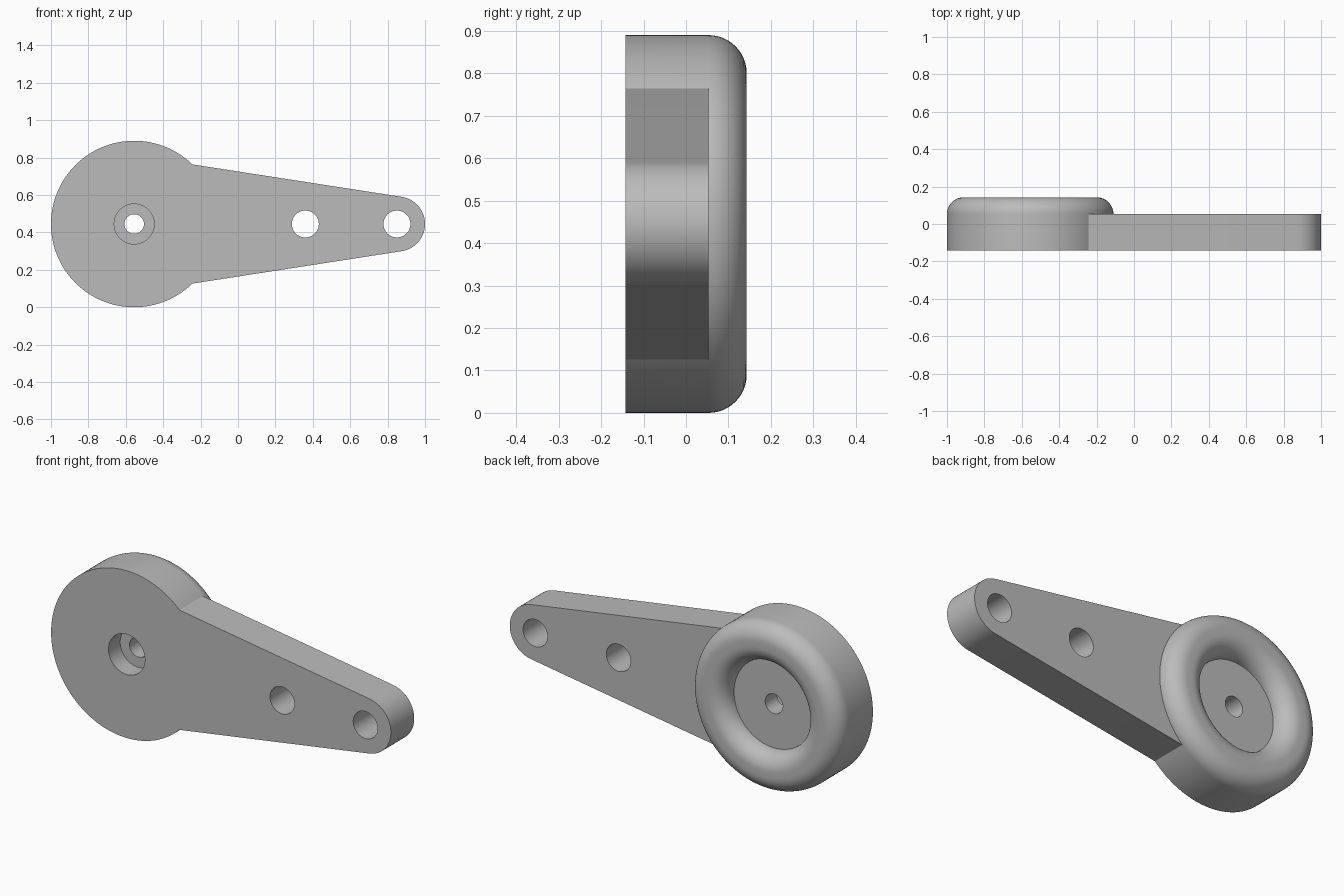
import bpy
import bmesh
from math import sin, cos, pi, asin

cube = bpy.data.objects.get("Cube")
if cube:
    bpy.data.objects.remove(cube, do_unlink=True)

MID_Z = 0.445                      # height of the centre line
FRONT, ARM_BACK, RIM_BACK = -0.143, 0.053, 0.143
HUB_X, HUB_R = -0.555, 0.445
TIP_X, TIP_R = 0.853, 0.147
FILLET = RIM_BACK - ARM_BACK

grey = bpy.data.materials.new("plain_grey")
grey.use_nodes = True
colour = (0.5, 0.5, 0.5, 1)
grey.diffuse_color = colour
grey.node_tree.nodes["Principled BSDF"].inputs["Base Color"].default_value = colour


def make_object(name, bm):
    bmesh.ops.recalc_face_normals(bm, faces=bm.faces)
    mesh = bpy.data.meshes.new(name)
    bm.to_mesh(mesh)
    bm.free()
    mesh.materials.append(grey)
    obj = bpy.data.objects.new(name, mesh)
    bpy.context.collection.objects.link(obj)
    return obj


def extrude_outline(name, points, y0, y1):
    """Solid from an (x, z) outline between two depths."""
    bm = bmesh.new()
    face = bm.faces.new([bm.verts.new((x, y0, z)) for x, z in points])
    result = bmesh.ops.extrude_face_region(bm, geom=[face])
    verts = [g for g in result["geom"] if isinstance(g, bmesh.types.BMVert)]
    bmesh.ops.translate(bm, verts=verts, vec=(0, y1 - y0, 0))
    return make_object(name, bm)


def lathe(name, profile, cx, cz, steps):
    """Ring solid from a closed (radius, y) profile."""
    bm = bmesh.new()
    rings = []
    for i in range(steps):
        a = 2 * pi * i / steps
        rings.append([bm.verts.new((cx + r * cos(a), y, cz + r * sin(a)))
                      for r, y in profile])
    n = len(profile)
    for i in range(steps):
        a, b = rings[i], rings[(i + 1) % steps]
        for j in range(n):
            k = (j + 1) % n
            bm.faces.new((a[j], a[k], b[k], b[j]))
    return make_object(name, bm)


def arc(cx, cz, r, start, end, steps):
    return [(cx + r * cos(start + (end - start) * i / steps),
             cz + r * sin(start + (end - start) * i / steps))
            for i in range(steps + 1)]


def combine(target, other, operation):
    mod = target.modifiers.new(operation.lower(), 'BOOLEAN')
    mod.operation = operation
    mod.solver = 'EXACT'
    mod.object = other
    bpy.context.view_layer.objects.active = target
    bpy.ops.object.modifier_apply(modifier=mod.name)
    bpy.data.objects.remove(other, do_unlink=True)


# Round hub: counterbored hole, recessed back floor and rounded rim
FLOOR_R = 0.235
BORE_R, BOLT_R, BORE_Y = 0.107, 0.052, -0.045
profile = [(BOLT_R, BORE_Y), (BOLT_R, ARM_BACK)]
profile += arc(FLOOR_R + FILLET, ARM_BACK, FILLET, pi, pi / 2, 12)
profile += arc(HUB_R - FILLET, ARM_BACK, FILLET, pi / 2, 0, 12)
profile += [(HUB_R, FRONT), (BORE_R, FRONT), (BORE_R, BORE_Y)]
lever = lathe("lever_body", profile, HUB_X, MID_Z, 128)

# Tapered arm, tangent to its round tip and rooted inside the hub
TAPER = asin(0.153)
ROOT_X = -0.3
tip = arc(TIP_X, MID_Z, TIP_R, -pi / 2 + TAPER, pi / 2 - TAPER, 40)
rise = (tip[-1][0] - ROOT_X) * sin(TAPER) / cos(TAPER)
outline = [(ROOT_X, tip[0][1] - rise)] + tip + [(ROOT_X, tip[-1][1] + rise)]
arm = extrude_outline("arm", outline, FRONT, ARM_BACK)

# Through holes in the arm
for x in (0.36, 0.85):
    circle = arc(x, MID_Z, 0.072, 0, 2 * pi, 48)[:-1]
    cutter = extrude_outline("hole_cutter", circle, FRONT - 0.1, ARM_BACK + 0.1)
    cutter.hide_render = True
    combine(arm, cutter, 'DIFFERENCE')

# Join into one solid and smooth the round surfaces
combine(lever, arm, 'UNION')
bpy.ops.object.select_all(action='DESELECT')
lever.select_set(True)
bpy.context.view_layer.objects.active = lever
bpy.ops.object.shade_smooth_by_angle(angle=pi / 6)
